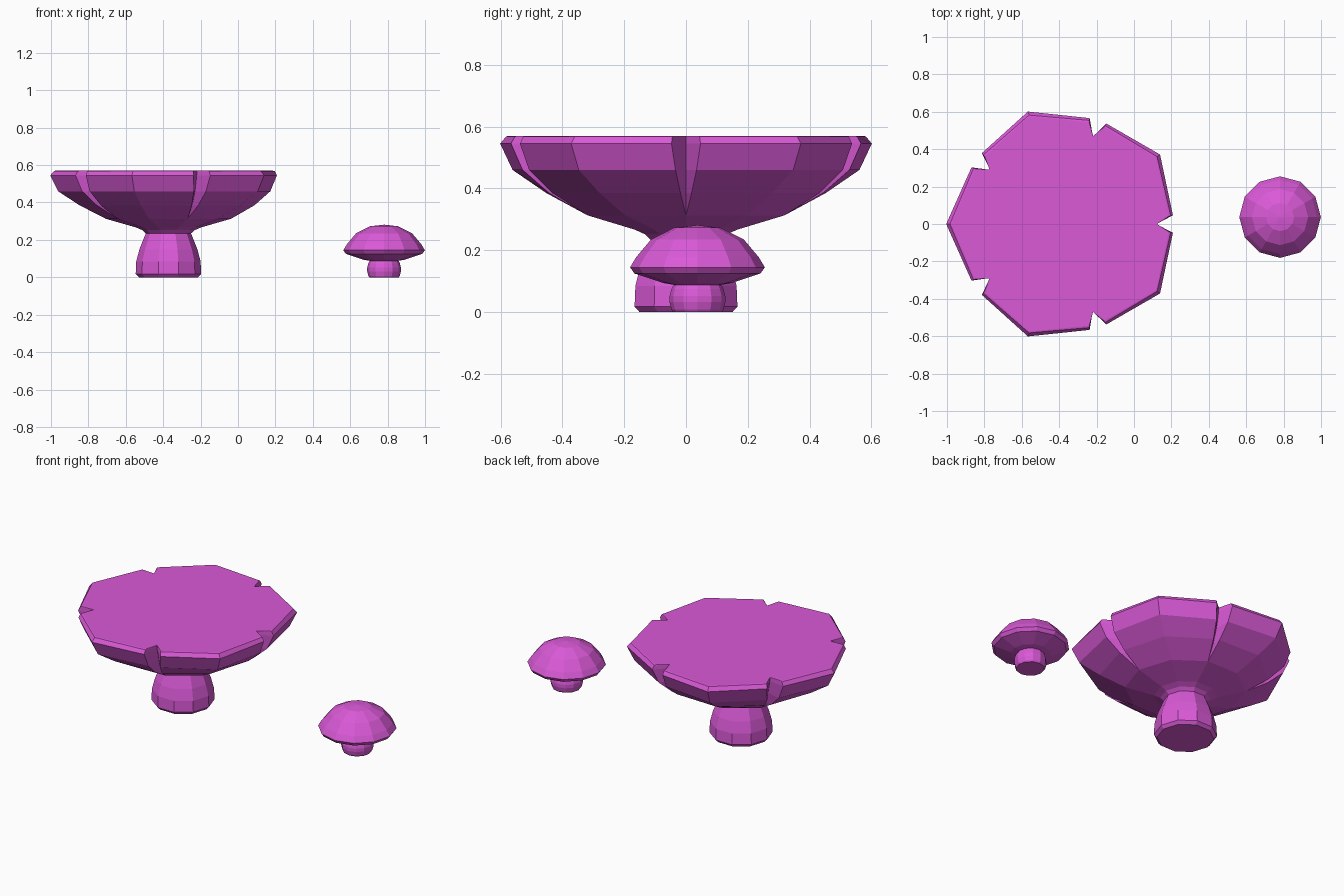
import bpy, bmesh
from math import cos, sin, pi, radians

if "Cube" in bpy.data.objects:
    bpy.data.objects.remove(bpy.data.objects["Cube"])

mat = bpy.data.materials.new("magenta")
mat.diffuse_color = (0.70, 0.10, 0.68, 1)
mat.use_nodes = True
mat.node_tree.nodes["Principled BSDF"].inputs["Base Color"].default_value = mat.diffuse_color


def skin(name, rings, centre):
    """Bridge equal-length rings of points (top to bottom) and close both ends."""
    bm = bmesh.new()
    loops = [[bm.verts.new(p) for p in ring] for ring in rings]
    n = len(loops[0])
    for a, b in zip(loops, loops[1:]):
        for i in range(n):
            j = (i + 1) % n
            bm.faces.new((a[i], b[i], b[j], a[j]))
    bm.faces.new(loops[0])
    bm.faces.new(loops[-1][::-1])
    bmesh.ops.remove_doubles(bm, verts=bm.verts, dist=0.0005)
    bmesh.ops.recalc_face_normals(bm, faces=bm.faces)
    me = bpy.data.meshes.new(name)
    bm.to_mesh(me)
    bm.free()
    me.materials.append(mat)
    ob = bpy.data.objects.new(name, me)
    ob.location = (centre[0], centre[1], 0)
    bpy.context.collection.objects.link(ob)
    return ob


def lathe(name, profile, sides, centre):
    rings = [[(r * cos(2 * pi * i / sides), r * sin(2 * pi * i / sides), z)
              for i in range(sides)] for r, z in profile]
    return skin(name, rings, centre)


def notched_ring(corner, z, lip, half_width, groove):
    """Decagon ring whose every other corner is split by a V notch."""
    pts = []
    for k in range(5):
        a = radians(72 * k)
        for x, y in ((lip, -half_width), (groove, 0), (lip, half_width)):
            pts.append((x * cos(a) - y * sin(a), x * sin(a) + y * cos(a), z))
        b = a + radians(36)
        pts.append((corner * cos(b), corner * sin(b), z))
    return pts


# Large mushroom: broad flat-topped cap with five notches
big = (-0.372, 0)
cap_rings = [  # corner radius, height, lip radius, notch half width, notch radius
    (0.605, 0.57, 0.558, 0.042, 0.495),
    (0.612, 0.568, 0.568, 0.044, 0.493),
    (0.632, 0.545, 0.580, 0.047, 0.490),
    (0.590, 0.46, 0.545, 0.034, 0.460),
    (0.475, 0.385, 0.460, 0.018, 0.410),
    (0.335, 0.313, 0.335, 0, 0.335),
    (0.175, 0.267, 0.175, 0, 0.175),
    (0.140, 0.252, 0.140, 0, 0.140),
    (0.118, 0.232, 0.118, 0, 0.118),
]
skin("large_cap", [notched_ring(*r) for r in cap_rings], big)

# Large stem
lathe("large_stem", [(0.118, 0.24), (0.125, 0.225), (0.155, 0.15), (0.172, 0.085),
                     (0.175, 0.018), (0.158, 0)], 10, big)

# Small mushroom: domed cap and short bulging stem
small = (0.781, 0.037)
lathe("small_cap", [(0.004, 0.281), (0.075, 0.273), (0.150, 0.235), (0.198, 0.178),
                    (0.218, 0.145), (0.204, 0.125), (0.110, 0.094), (0.075, 0.088)],
      12, small)
lathe("small_stem", [(0.074, 0.095), (0.084, 0.075), (0.090, 0.052), (0.090, 0.032),
                     (0.084, 0.008), (0.079, 0)], 12, small)
